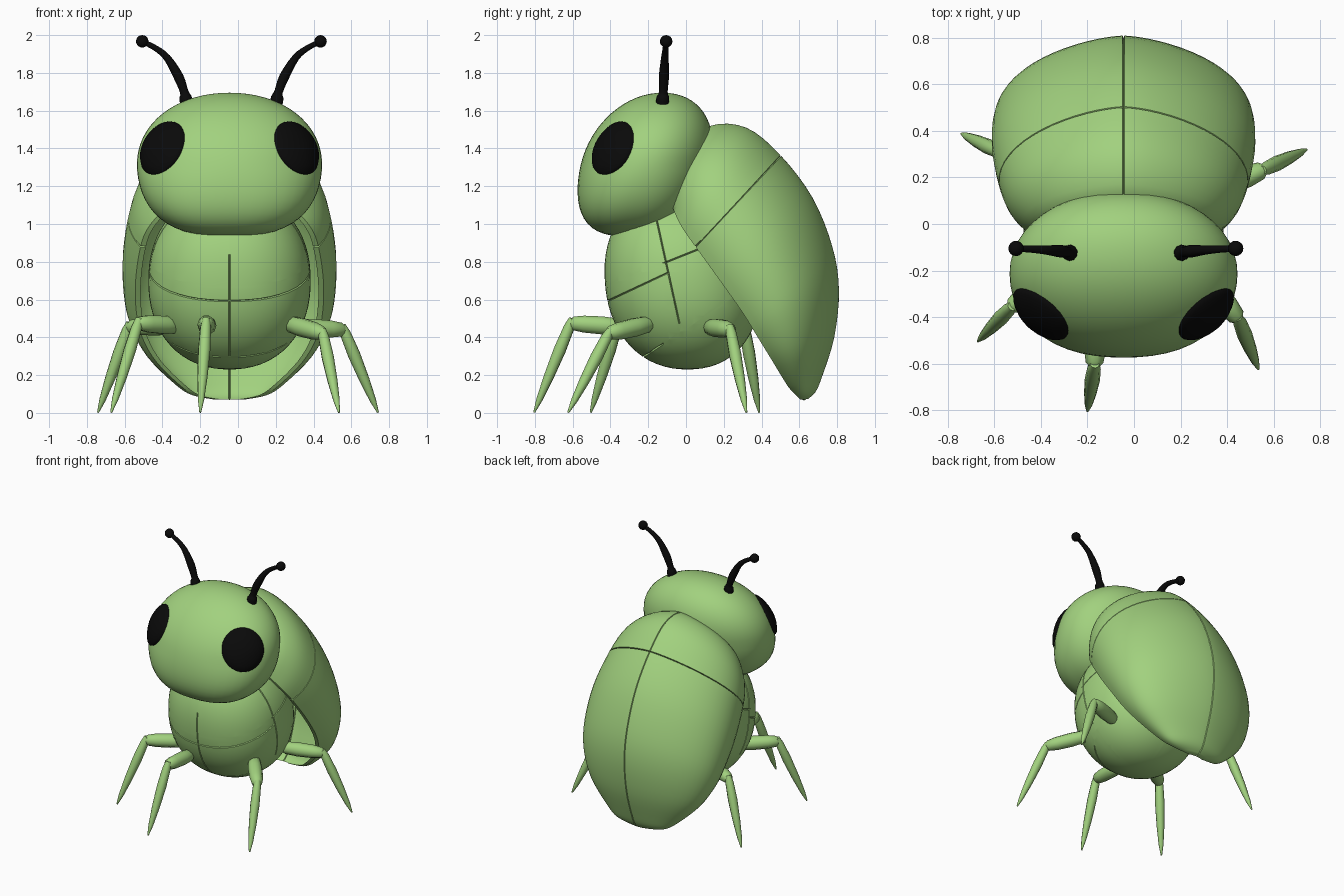
import bpy, bmesh, math
from mathutils import Vector
from mathutils.bvhtree import BVHTree

if "Cube" in bpy.data.objects:
    bpy.data.objects.remove(bpy.data.objects["Cube"])

CX = -0.045  # body mid-plane


def material(name, col):
    m = bpy.data.materials.new(name)
    m.diffuse_color = (*col, 1)
    m.use_nodes = True
    m.node_tree.nodes["Principled BSDF"].inputs["Base Color"].default_value = m.diffuse_color
    return m


GREEN = material("leaf green", (0.36, 0.64, 0.21))
BLACK = material("black", (0.003, 0.003, 0.003))


def finish(bm, name, mat, angle=35):
    bmesh.ops.recalc_face_normals(bm, faces=bm.faces)
    me = bpy.data.meshes.new(name)
    bm.to_mesh(me)
    bm.free()
    me.materials.append(mat)
    me.shade_smooth()
    me.set_sharp_from_angle(angle=math.radians(angle))
    ob = bpy.data.objects.new(name, me)
    bpy.context.collection.objects.link(ob)
    return ob


def loft(bm, rings):
    rows = [[bm.verts.new(p) for p in r] for r in rings]
    n = len(rows[0])
    for a, b in zip(rows, rows[1:]):
        for i in range(n):
            j = (i + 1) % n
            bm.faces.new((a[i], a[j], b[j], b[i]))
    bm.faces.new(rows[0])
    bm.faces.new(rows[-1])


def rounded_blob(bm, centre, size, shear, power):
    """Sphere swollen to a superellipsoid and sheared in y along z."""
    bmesh.ops.create_uvsphere(bm, u_segments=48, v_segments=32, radius=1)
    for v in bm.verts:
        d = v.co.normalized()
        p = power(d)
        d = d / sum(abs(c) ** p for c in d) ** (1 / p)
        z = d.z * size[2]
        v.co = Vector(centre) + Vector((d.x * size[0], d.y * size[1] + shear * z, z))


def groove(bm, co, no, where=lambda c: True, w=0.004, depth=0.011):
    """Cut a thin V-shaped seam along a plane."""
    bmesh.ops.recalc_face_normals(bm, faces=bm.faces)
    co, no = Vector(co), Vector(no).normalized()
    for off in (-w, w, 0):
        geom = bm.verts[:] + bm.edges[:] + bm.faces[:]
        bmesh.ops.bisect_plane(bm, geom=geom, dist=1e-5, plane_co=co + no * off, plane_no=no)
    bm.normal_update()
    hit = [(v, v.normal.copy()) for v in bm.verts
           if abs((v.co - co).dot(no)) < 1e-4 and where(v.co)]
    for v, n in hit:
        v.co -= n * depth


def tube(bm, pts, radii, sides=10):
    pts = [Vector(p) for p in pts]
    side = (pts[-1] - pts[0]).cross(Vector((0, 0, 1))).normalized()
    rings = []
    for i, p in enumerate(pts):
        t = (pts[min(i + 1, len(pts) - 1)] - pts[max(i - 1, 0)]).normalized()
        up = side.cross(t).normalized()
        rings.append([p + (side * math.cos(a) + up * math.sin(a)) * radii[i]
                      for a in (2 * math.pi * k / sides for k in range(sides))])
    loft(bm, rings)


def spline(rows, steps):
    """Catmull-Rom through rows of numbers."""
    out = []
    for i in range(len(rows) - 1):
        q = [rows[max(i - 1, 0)], rows[i], rows[i + 1], rows[min(i + 2, len(rows) - 1)]]
        for s in range(steps):
            t = s / steps
            out.append([0.5 * (2 * b + (c - a) * t + (2 * a - 5 * b + 4 * c - d) * t ** 2
                               + (3 * b - a - 3 * c + d) * t ** 3) for a, b, c, d in zip(*q)])
    return out + [list(rows[-1])]


# Head
bm = bmesh.new()
rounded_blob(bm, (CX, -0.215, 1.315), (0.49, 0.342, 0.38), 0.24,
             lambda d: 2.08 + 0.5 * max(0, -d.z))
head_tree = BVHTree.FromBMesh(bm)
finish(bm, "head", GREEN)

# Eyes: domed patches projected onto the head
for s, label in ((-1, "left"), (1, "right")):
    n = Vector((s * 0.70, -0.70, 0.12)).normalized()
    u = n.cross(Vector((0, 0, 1))).normalized()
    v = u.cross(n)
    mid = Vector((CX + s * 0.345, -0.375, 1.40))
    rings = []
    for r, lift in ((1, -0.015), (1, 0.006), (0.92, 0.015), (0.7, 0.023), (0.4, 0.027), (0.1, 0.028)):
        ring = []
        for k in range(32):
            a = 2 * math.pi * k / 32
            o = mid + (u * math.cos(a) * 0.147 + v * math.sin(a) * 0.147) * r + n * 0.5
            ring.append(head_tree.ray_cast(o, -n)[0] + n * lift)
        rings.append(ring)
    bm = bmesh.new()
    loft(bm, rings)
    finish(bm, label + "_eye", BLACK, 50)

# Antennae with ball tips
for s, label in ((-1, "left"), (1, "right")):
    path = [(0.237, -0.125, 1.63, 0.034), (0.243, -0.123, 1.67, 0.034), (0.25, -0.12, 1.70, 0.023),
            (0.28, -0.117, 1.78, 0.027), (0.34, -0.112, 1.88, 0.02), (0.40, -0.108, 1.93, 0.016),
            (0.468, -0.105, 1.965, 0.014)]
    path = spline(path, 3)
    bm = bmesh.new()
    tube(bm, [(-0.035 + s * p[0], p[1], p[2]) for p in path], [p[3] for p in path])
    ball = bmesh.ops.create_uvsphere(bm, u_segments=16, v_segments=10, radius=0.033)["verts"]
    bmesh.ops.translate(bm, verts=ball, vec=(-0.035 + s * 0.472, -0.105, 1.967))
    finish(bm, label + "_antenna", BLACK, 50)

# Body with plate seams
bm = bmesh.new()
rounded_blob(bm, (CX, -0.02, 0.70), (0.43, 0.41, 0.47), -0.06, lambda d: 2.2)
groove(bm, (CX, 0, 0), (1, 0, 0), lambda c: c.y < 0 and 0.32 < c.z < 0.83)
groove(bm, (CX, -0.4, 0.60), (0, -0.14, 0.30), lambda c: c.y < -0.09)
groove(bm, (CX, -0.1, 0.77), (0, 1, 0.22), lambda c: c.z > 0.5)
groove(bm, (CX, -0.1, 0.80), (0, -0.06, 0.15), lambda c: c.y > -0.11)
groove(bm, (CX, -0.25, 0.28), (0, -0.08, 0.12), lambda c: c.y < -0.12)
finish(bm, "body", GREEN)

# Wing case, an open shell: rows are rim y, rim z, crest y, crest z, half width
rows = [(-0.08, 1.12, 0.02, 1.40, 0.32), (-0.06, 1.06, 0.13, 1.52, 0.41),
        (-0.02, 0.98, 0.32, 1.51, 0.49), (0.05, 0.88, 0.50, 1.365, 0.535),
        (0.18, 0.70, 0.67, 1.14, 0.565), (0.30, 0.53, 0.775, 0.88, 0.56),
        (0.38, 0.40, 0.81, 0.65, 0.525), (0.46, 0.27, 0.785, 0.40, 0.44),
        (0.54, 0.14, 0.72, 0.19, 0.29), (0.585, 0.09, 0.685, 0.11, 0.20),
        (0.605, 0.07, 0.645, 0.073, 0.08)]
dip = math.radians(25)  # how far the rim tucks under
THICK = 0.032
rings = []
for ry, rz, cy, cz, w in spline(rows, 4):
    length = math.hypot(cy - ry, cz - rz)
    outer, inner = [], []
    for k in range(41):
        a = -dip + (math.pi + 2 * dip) * k / 40
        c = math.copysign(abs(math.cos(a)) ** 1.3, math.cos(a))
        f = (math.sin(a) + math.sin(dip)) / (1 + math.sin(dip))
        g = f * max(0.2, 1 - THICK / length)
        outer.append((CX + w * c, ry + (cy - ry) * f, rz + (cz - rz) * f))
        inner.append((CX + (w - THICK) * c, ry + (cy - ry) * g, rz + (cz - rz) * g))
    rings.append(outer + inner[::-1])
bm = bmesh.new()
loft(bm, rings)
groove(bm, (CX, 0, 0), (1, 0, 0))
groove(bm, (CX, 0.05, 0.88), (0, 0.48, -0.45))
finish(bm, "wing_case", GREEN)

# Legs: hip, knee, foot
legs = {
    "front_leg": ((-0.16, -0.33, 0.455), (-0.17, -0.61, 0.475), (-0.20, -0.805, 0)),
    "right_front_leg": ((0.26, -0.18, 0.475), (0.45, -0.41, 0.42), (0.535, -0.625, 0)),
    "right_back_leg": ((0.28, 0.12, 0.455), (0.56, 0.235, 0.44), (0.742, 0.32, 0)),
    "left_front_leg": ((-0.30, -0.18, 0.46), (-0.53, -0.36, 0.475), (-0.672, -0.505, 0)),
    "left_back_leg": ((-0.32, 0.18, 0.46), (-0.58, 0.31, 0.455), (-0.742, 0.388, 0)),
}
for name, pts in legs.items():
    hip, knee, foot = map(Vector, pts)
    bm = bmesh.new()
    ts = (0, 0.12, 0.4, 0.75, 0.95, 1.02)
    tube(bm, [hip.lerp(knee, t) for t in ts], (0.025, 0.044, 0.05, 0.047, 0.038, 0.02))
    ts = (-0.05, 0.05, 0.3, 0.6, 0.85, 0.995)
    tube(bm, [knee.lerp(foot, t) for t in ts], (0.02, 0.029, 0.033, 0.027, 0.017, 0.005))
    finish(bm, name, GREEN, 40)
